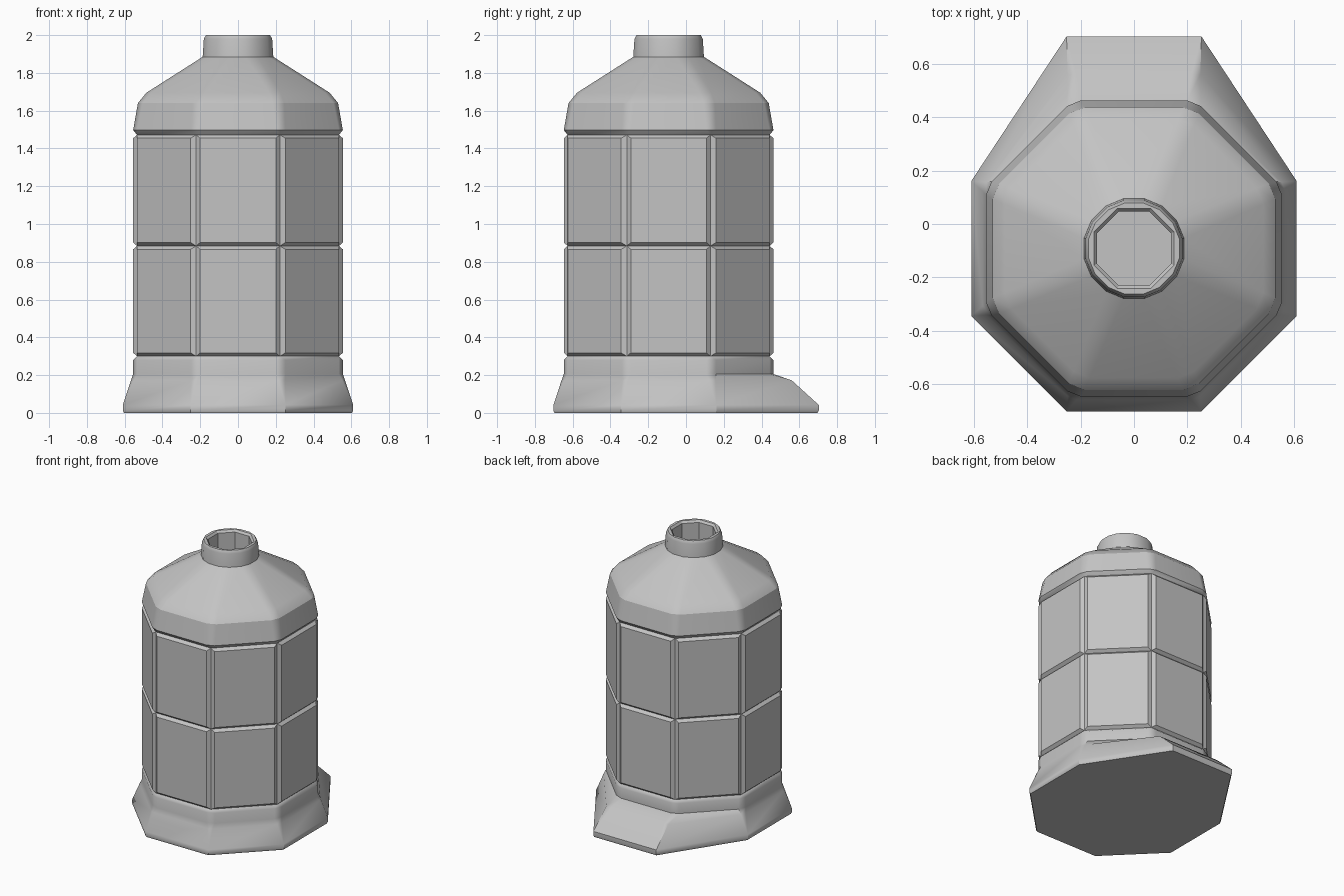
import bpy, bmesh, math
from mathutils import Matrix, Vector

if "Cube" in bpy.data.objects:
    bpy.data.objects.remove(bpy.data.objects["Cube"])

CY = -0.092                      # y centre of the octagonal body
T = math.tan(math.pi / 8)

grey = bpy.data.materials.new("grey")
grey.diffuse_color = (0.55, 0.55, 0.55, 1)
grey.use_nodes = True
grey.node_tree.nodes["Principled BSDF"].inputs["Base Color"].default_value = grey.diffuse_color


def ring(bm, a, z, c, back=None):
    """Octagon of apothem a with corners cut by c; back = y of stretched rear."""
    out = []
    h = a * T - c
    for i in range(8):
        rot = Matrix.Rotation(i * math.pi / 4, 3, 'Z')
        for s in (-1, 1):
            p = rot @ Vector((a, s * h, z))
            p.y += CY
            if back is not None and p.y > CY + a * 0.7:
                p.y = back
            out.append(bm.verts.new(p))
    return out


def loft(bm, rings):
    for r0, r1 in zip(rings, rings[1:]):
        n = len(r0)
        for i in range(n):
            j = (i + 1) % n
            bm.faces.new((r0[i], r0[j], r1[j], r1[i]))


def finish(bm, name, smooth):
    bmesh.ops.remove_doubles(bm, verts=bm.verts, dist=0.0005)
    bmesh.ops.recalc_face_normals(bm, faces=bm.faces)
    me = bpy.data.meshes.new(name)
    bm.to_mesh(me)
    bm.free()
    ob = bpy.data.objects.new(name, me)
    bpy.context.collection.objects.link(ob)
    me.materials.append(grey)
    if smooth:
        bpy.ops.object.select_all(action='DESELECT')
        ob.select_set(True)
        bpy.context.view_layer.objects.active = ob
        bpy.ops.object.shade_smooth_by_angle(angle=math.radians(28))
        wn = ob.modifiers.new("weighted", 'WEIGHTED_NORMAL')
        wn.keep_sharp = True
    return ob


# flared foot, stretched out at the back
bm = bmesh.new()
rows = [(0.604, 0.0, 0, 0.697), (0.61, 0.012, 0, 0.703), (0.61, 0.042, 0, 0.703),
        (0.567, 0.172, 0.02, 0.56), (0.555, 0.206, 0.03, None),
        (0.555, 0.28, 0.03, None), (0.535, 0.30, 0, None)]
rs = [ring(bm, *r) for r in rows]
bm.faces.new(rs[0])
bm.faces.new(rs[-1])
loft(bm, rs)
finish(bm, "foot", True)

# wall of two rows of raised bevelled panels
bm = bmesh.new()
A0, A1 = 0.535, 0.555
for i in range(8):
    m = Matrix.Translation((0, CY, 0)) @ Matrix.Rotation(i * math.pi / 4, 4, 'Z')
    for z0, z1 in ((0.30, 0.884), (0.884, 1.472)):
        quads = []
        for a, h, d in ((A0, A0 * T, 0), (A1, 0.20, 0.018)):
            quads.append([bm.verts.new(m @ Vector((a, y, z))) for y, z in
                          ((-h, z0 + d), (h, z0 + d), (h, z1 - d), (-h, z1 - d))])
        loft(bm, quads)
        bm.faces.new(quads[1])
finish(bm, "panel_wall", False)

# shoulder dome
bm = bmesh.new()
rows = [(0.535, 1.472, 0), (0.555, 1.497, 0.03), (0.53, 1.64, 0.035),
        (0.485, 1.695, 0.035), (0.187, 1.885, 0.038)]
rs = [ring(bm, *r) for r in rows]
bm.faces.new(rs[0])
loft(bm, rs)
finish(bm, "shoulder", True)

# hollow neck
bm = bmesh.new()
rows = [(0.187, 1.885, 0.038), (0.181, 1.98, 0.036), (0.17, 2.0, 0.034),
        (0.15, 2.0, 0), (0.138, 1.985, 0), (0.138, 1.82, 0)]
rs = [ring(bm, *r) for r in rows]
loft(bm, rs)
bm.faces.new(rs[-1])
finish(bm, "neck", True)
